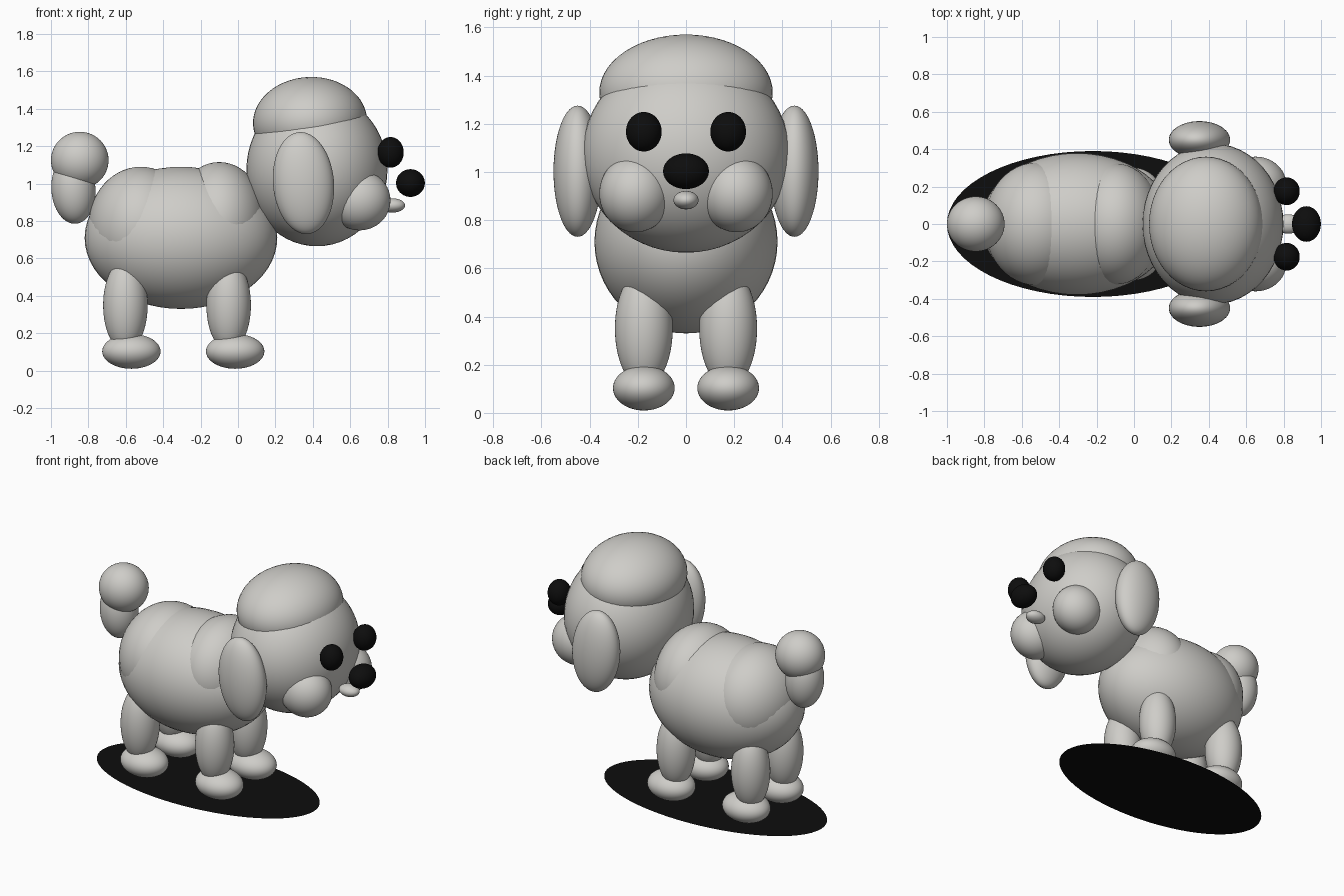
import bpy, math

if "Cube" in bpy.data.objects:
    bpy.data.objects.remove(bpy.data.objects["Cube"])


def material(name, rgb):
    m = bpy.data.materials.new(name)
    m.diffuse_color = (*rgb, 1)
    m.use_nodes = True
    m.node_tree.nodes["Principled BSDF"].inputs["Base Color"].default_value = m.diffuse_color
    return m


FUR = material("pale_grey", (0.62, 0.61, 0.58))
BLACK = material("black", (0.004, 0.004, 0.004))


def ellipsoid(name, center, radii, mat=FUR, tilt=0):
    """Smooth ellipsoid, tilted in degrees about the y axis."""
    bpy.ops.mesh.primitive_uv_sphere_add(segments=48, ring_count=28, radius=1, location=center,
                                         rotation=(0, math.radians(tilt), 0))
    o = bpy.context.object
    o.name = name
    o.scale = radii
    o.data.materials.append(mat)
    bpy.ops.object.shade_smooth()
    return o


def pair(name, center, radii, mat=FUR, tilt=0):
    """The same part on both sides of the body."""
    x, y, z = center
    ellipsoid("left_" + name, (x, y, z), radii, mat, tilt)
    ellipsoid("right_" + name, (x, -y, z), radii, mat, tilt)


# Body
ellipsoid("body", (-0.305, 0, 0.71), (0.515, 0.38, 0.38))
ellipsoid("hips", (-0.52, 0, 0.77), (0.28, 0.33, 0.32))
ellipsoid("chest", (-0.10, 0, 0.80), (0.25, 0.325, 0.315))

# Head and fur cap
ellipsoid("head", (0.422, 0, 1.075), (0.377, 0.43, 0.41))
ellipsoid("fur_cap", (0.385, 0, 1.33), (0.305, 0.36, 0.24), tilt=-3)
pair("ear", (0.35, 0.45, 1.003), (0.163, 0.1, 0.273), tilt=-5)

# Face
pair("cheek", (0.65, 0.21, 0.91), (0.165, 0.15, 0.16))
pair("eye", (0.816, 0.175, 1.167), (0.07, 0.074, 0.082), BLACK)
ellipsoid("nose", (0.922, 0, 1.003), (0.077, 0.095, 0.074), BLACK)
ellipsoid("tongue", (0.825, 0, 0.883), (0.068, 0.052, 0.038))

# Legs and paws
for where, leg_x, paw_x in (("front", -0.05, -0.015), ("hind", -0.602, -0.57)):
    pair(where + "_leg", (leg_x, 0.175, 0.35), (0.119, 0.12, 0.245))
    pair(where + "_paw", (paw_x, 0.175, 0.103), (0.156, 0.128, 0.093))

# Tail
ellipsoid("tail_stem", (-0.88, 0, 0.97), (0.118, 0.118, 0.185), tilt=-4)
ellipsoid("tail_ball", (-0.846, 0, 1.125), (0.154, 0.147, 0.152))

# Flat oval base under the paws
bpy.ops.mesh.primitive_circle_add(vertices=64, radius=1, fill_type='NGON', location=(-0.22, 0, 0))
base = bpy.context.object
base.name = "oval_base"
base.scale = (0.78, 0.39, 1)
base.data.materials.append(BLACK)
